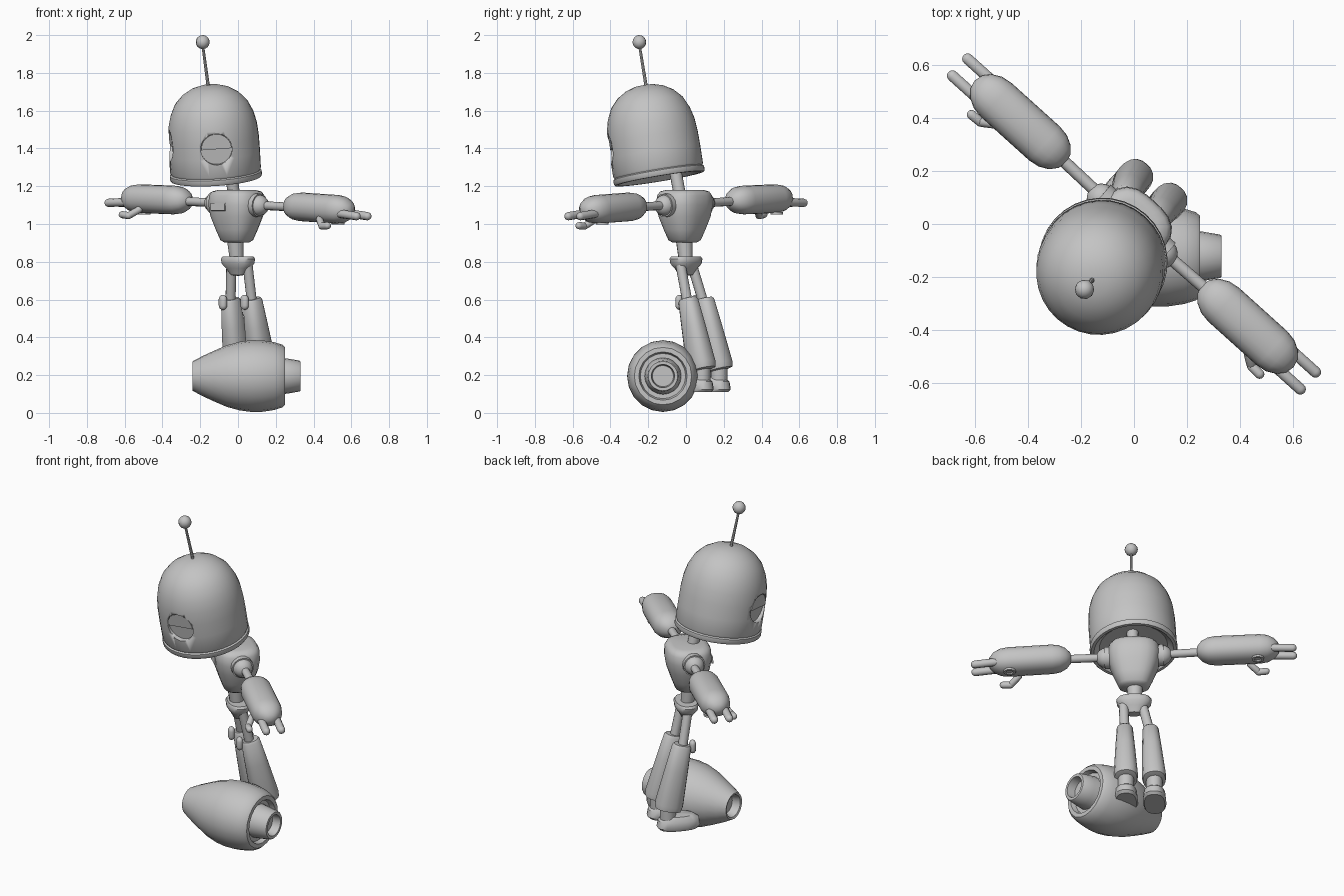
import bpy, bmesh, math
from mathutils import Vector, Matrix

if "Cube" in bpy.data.objects:
    bpy.data.objects.remove(bpy.data.objects["Cube"])

YAW = math.radians(-42)            # the robot faces a diagonal
ROT = Matrix.Rotation(YAW, 3, 'Z')
grey = bpy.data.materials.new("light grey")
grey.diffuse_color = (0.55, 0.55, 0.55, 1)
grey.use_nodes = True
grey.node_tree.nodes["Principled BSDF"].inputs["Base Color"].default_value = grey.diffuse_color


def W(x, y, z):
    """Robot space (x = side, -y = forward) to world space."""
    return ROT @ Vector((x, y, z))


def frame(loc, axis, side=None):
    """Matrix with z along axis and x close to side."""
    z = Vector(axis).normalized()
    s = Vector(side) if side is not None else W(1, 0, 0)
    if abs(s.normalized().dot(z)) > 0.95:
        s = Vector((0, 0, 1))
    y = z.cross(s).normalized()
    x = y.cross(z)
    m = Matrix((x, y, z)).transposed().to_4x4()
    m.translation = loc
    return m


def finish(bm, name, m, angle=40):
    bmesh.ops.remove_doubles(bm, verts=bm.verts, dist=1e-5)
    bmesh.ops.recalc_face_normals(bm, faces=bm.faces)
    me = bpy.data.meshes.new(name)
    bm.to_mesh(me)
    bm.free()
    me.materials.append(grey)
    ob = bpy.data.objects.new(name, me)
    bpy.context.collection.objects.link(ob)
    ob.matrix_world = m
    bpy.ops.object.select_all(action='DESELECT')
    ob.select_set(True)
    bpy.context.view_layer.objects.active = ob
    bpy.ops.object.shade_smooth_by_angle(angle=math.radians(angle))
    return ob


def lathe(name, prof, m, sx=1, sy=1, n=20, square=2, angle=40):
    """Revolve (radius, height) points; square > 2 makes a boxier section."""
    bm = bmesh.new()
    rings = []
    for r, h in prof:
        ring = []
        for i in range(n):
            a = 2 * math.pi * i / n
            c, s = math.cos(a), math.sin(a)
            k = (abs(c) ** square + abs(s) ** square) ** (-1 / square)
            ring.append(bm.verts.new((r * k * c * sx, r * k * s * sy, h)))
        rings.append(ring)
    for a, b in zip(rings, rings[1:]):
        for i in range(n):
            j = (i + 1) % n
            bm.faces.new((a[i], a[j], b[j], b[i]))
    for ring, (r, h) in ((rings[0], prof[0]), (rings[-1], prof[-1])):
        if r > 1e-4:
            bm.faces.new(ring)
    return finish(bm, name, m, angle)


def rod(name, a, b, r, n=12, r2=None):
    a, b = Vector(a), Vector(b)
    return lathe(name, [(r, 0), (r2 or r, (b - a).length)], frame(a, b - a), n=n)


def ball(name, loc, r, n=12, axis=(0, 0, 1)):
    prof = [(r * math.sin(math.pi * i / 8), -r * math.cos(math.pi * i / 8)) for i in range(9)]
    return lathe(name, prof, frame(loc, axis), n=n, angle=60)


def capsule(name, a, b, r, sx=1, sy=1, n=12, cap=None, square=2):
    a, b = Vector(a), Vector(b)
    L, c = (b - a).length, cap or r
    q = [(math.sin(t * math.pi / 8), 1 - math.cos(t * math.pi / 8)) for t in range(5)]
    prof = [(r * s, c * h) for s, h in q] + [(r * s, L - c * h) for s, h in reversed(q)]
    return lathe(name, prof, frame(a, b - a), sx, sy, n, square, 60)


def prism(name, pts, depth, m):
    bm = bmesh.new()
    f = bm.faces.new([bm.verts.new((x, y, 0)) for x, y in pts])
    g = bmesh.ops.extrude_face_region(bm, geom=[f])
    bmesh.ops.translate(bm, vec=(0, 0, depth),
                        verts=[v for v in g['geom'] if isinstance(v, bmesh.types.BMVert)])
    return finish(bm, name, m, 35)


# Head: tilted dome with a rim and a recessed underside
hc, up = Vector((-.116, -.14, 1.24)), Vector((-.065, -.165, 1)).normalized()
head = lathe("head", [(0, .04), (.19, .03), (.222, 0), (.238, 0), (.244, .008), (.244, .03),
                      (.236, .036), (.241, .046), (.242, .14), (.241, .22), (.235, .29),
                      (.22, .35), (.192, .41), (.15, .455), (.1, .485), (.05, .5), (0, .503)],
             frame(hc, up), n=32)

# Eyes: round sockets with a half closed lid
for label, deg in (("right", -174), ("left", -87)):
    d = Vector((math.cos(math.radians(deg)), math.sin(math.radians(deg)), 0))
    d = (d - up * d.dot(up)).normalized()
    m = frame(hc + up * .195 + d * .214, d, up.cross(d))
    R = .083
    arc = [(R * math.cos(i * math.pi / 14), R * math.sin(i * math.pi / 14)) for i in range(28)]
    cutter = prism("eye_cutter", arc, .1, m)
    bpy.context.view_layer.objects.active = head
    mod = head.modifiers.new("socket", 'BOOLEAN')
    mod.operation, mod.solver, mod.object = 'DIFFERENCE', 'EXACT', cutter
    bpy.ops.object.modifier_apply(modifier=mod.name)
    bpy.data.objects.remove(cutter)
    prism(label + "_eyelid", [(x * .97, y * .97) for x, y in arc[:15]], .014, m)

# Antenna and neck
rod("antenna", (-.155, -.208, 1.71), (-.187, -.247, 1.95), .009, 8, .007)
ball("antenna_tip", (-.187, -.247, 1.963), .037, 10)
rod("neck", (-.02, -.03, 1.14), (-.04, -.06, 1.3), .033)

# Torso: boxy tapered bowl
lathe("torso", [(0, .9), (.06, .903), (.078, .915), (.1, .97), (.125, 1.04), (.135, 1.1),
                (.132, 1.15), (.118, 1.172), (.09, 1.18), (0, 1.18)],
      frame(W(0, -.01, 0), (0, 0, 1)), 1.08, .93, 24, 2.8, 50)

# Chest panel on the front of the torso
panel = [(-.05, -.02), (.05, -.02), (.05, .02), (-.05, .02)]
prism("chest_panel", panel, .009, frame(W(-.02, -.13, 1.09), W(0, -1, .05), W(1, 0, 0)))

# Arms, with a slight slope from one hand down to the other
for s, label in ((-1, "right"), (1, "left")):
    def P(x, y, z):
        return W(s * x, y, z - .04 * s * x)
    ball(label + "_shoulder", P(.155, -.01, 1.105), .057, 16, W(1, 0, 0))
    rod(label + "_shoulder_collar", P(.1, -.01, 1.105), P(.165, -.01, 1.105), .062, 16)
    rod(label + "_upper_arm", P(.15, -.005, 1.105), P(.42, 0, 1.105), .023)
    capsule(label + "_forearm", P(.345, 0, 1.11), P(.81, 0, 1.105), .08, .95, 1.08, 20, .11, 2.3)
    for i, y in enumerate((-.043, .043)):
        capsule("%s_finger_%d" % (label, i + 1), P(.7, y, 1.09), P(.905, y, 1.075), .022, n=10)
    # Curved thumb under the palm
    capsule(label + "_thumb_base", P(.63, -.06, 1.06), P(.695, -.105, 1.012), .019, n=10)
    capsule(label + "_thumb_tip", P(.67, -.1, 1.015), P(.75, -.105, 1.022), .019, n=10)
    # Palm ring on the underside
    lathe(label + "_palm_ring", [(.02, 0), (.034, 0), (.034, .012), (.02, .012), (.018, .004), (0, .004)],
          frame(P(.69, .025, 1.036), (0, 0, -1)), n=14)

# Waist and hips
rod("waist", (-.005, 0, .78), (-.015, -.01, .93), .034, 14, .046)
lathe("hips", [(0, .725), (.035, .73), (.06, .765), (.082, .79), (.086, .815), (.078, .828), (0, .828)],
      frame((0, 0, 0), (0, 0, 1)), 1.15, .75, 20, 2.5)

# Legs, bent back, with shin, knee cap, ankle and foot
legs = (("right", Vector((-.04, .095, .605)), Vector((0, .175, .23)), Vector((-.035, .03, .79))),
        ("left", Vector((.075, .01, .605)), Vector((.13, .085, .23)), Vector((.05, -.03, .79))))
for label, knee, ankle, hip in legs:
    rod(label + "_thigh", hip, knee - Vector((0, 0, .03)), .027)
    L = (ankle - knee).length
    lathe(label + "_shin", [(0, 0), (.04, 0), (.048, .012), (.058, .15), (.071, L - .03),
                            (.066, L), (.045, L + .005), (0, L + .005)],
          frame(knee, ankle - knee), .95, 1.1, 20, 2.5)
    k = knee + W(0, -.06, -.02)
    capsule(label + "_knee_cap", k + Vector((0, 0, .04)), k - Vector((0, 0, .04)), .024, 1, .8, 10)
    rod(label + "_ankle", ankle + Vector((0, 0, .02)), ankle - Vector((0, 0, .06)), .045, 14)
    low = ankle - Vector((0, 0, .03))
    lathe(label + "_foot", [(0, -.1), (.06, -.1), (.068, -.085), (.064, -.045), (.045, -.02), (0, -.015)],
          frame(low + W(0, -.06, .01), (0, 0, 1)), .95, 1.8, 20, 2.6)

# Rocket: hollow nose, barrel body, recessed tail ring and nozzle
lathe("rocket", [(0, -.19), (.055, -.19), (.066, -.236), (.078, -.24), (.105, -.19), (.135, -.125),
                 (.163, -.06), (.182, .01), (.19, .07), (.189, .13), (.18, .19), (.166, .235),
                 (.152, .25), (.128, .25), (.12, .222), (.097, .222), (.093, .26), (.082, .325),
                 (.078, .33), (.062, .33), (.056, .28), (0, .28)],
      frame((0, -.122, .195), (1, 0, 0), (0, 1, 0)), n=20)
